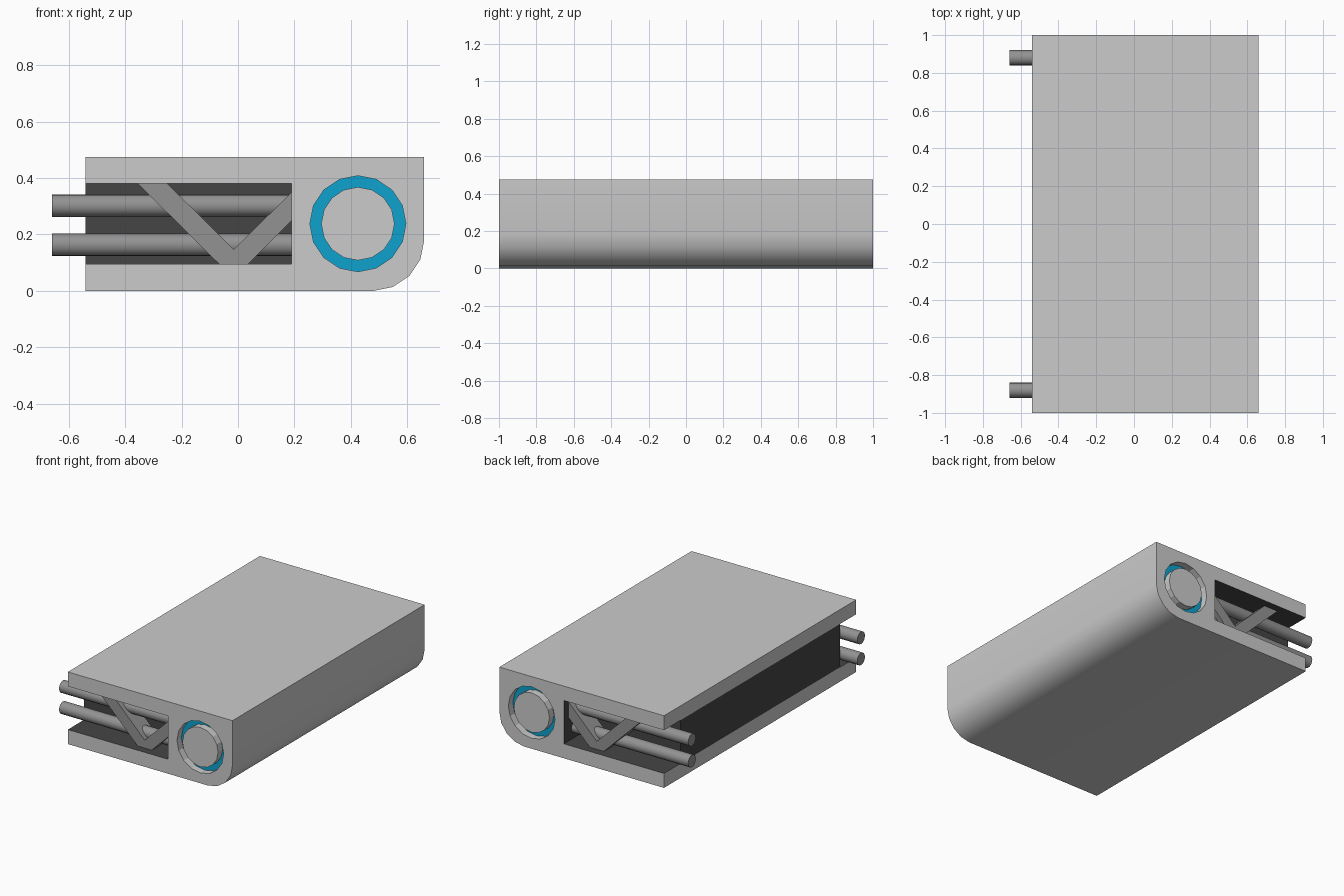
import bpy, bmesh, math
from mathutils import Matrix

if "Cube" in bpy.data.objects:
    bpy.data.objects.remove(bpy.data.objects["Cube"])


def material(name, rgb):
    m = bpy.data.materials.new(name)
    m.diffuse_color = (*rgb, 1)
    m.use_nodes = True
    m.node_tree.nodes["Principled BSDF"].inputs["Base Color"].default_value = m.diffuse_color
    return m


LIGHT = material("light grey", (0.60, 0.60, 0.60))
MID = material("mid grey", (0.29, 0.29, 0.29))
DARK = material("dark grey", (0.06, 0.06, 0.06))
BLUE = material("blue", (0.004, 0.36, 0.62))

L, R, TOP = -0.54, 0.66, 0.475          # body extents
SLOT_X, SLOT_LO, SLOT_HI = 0.19, 0.095, 0.38
CX, CZ, R_OUT, R_IN, DEPTH = 0.425, 0.238, 0.17, 0.13, 0.05


def finish(name, bm, *mats):
    bmesh.ops.recalc_face_normals(bm, faces=bm.faces)
    me = bpy.data.meshes.new(name)
    bm.to_mesh(me)
    bm.free()
    for m in mats:
        me.materials.append(m)
    ob = bpy.data.objects.new(name, me)
    bpy.context.collection.objects.link(ob)
    return ob


def smooth(ob):
    bpy.ops.object.select_all(action='DESELECT')
    ob.select_set(True)
    bpy.context.view_layer.objects.active = ob
    bpy.ops.object.shade_smooth_by_angle(angle=math.radians(35))


def extrude(name, profile, y0, y1, *mats):
    """Prism of an x-z profile between two y positions."""
    bm = bmesh.new()
    face = bm.faces.new([bm.verts.new((x, y0, z)) for x, z in profile])
    res = bmesh.ops.extrude_face_region(bm, geom=[face], use_keep_orig=True)
    verts = [v for v in res["geom"] if isinstance(v, bmesh.types.BMVert)]
    bmesh.ops.translate(bm, verts=verts, vec=(0, y1 - y0, 0))
    return finish(name, bm, *mats)


def annulus(name, y0, y1, r_in, r_out, mat, n=16):
    """Square-section ring around the y axis at the round port."""
    bm = bmesh.new()
    rings = []
    for i in range(n):
        a = 2 * math.pi * i / n
        rings.append([bm.verts.new((CX + r * math.cos(a), y, CZ + r * math.sin(a)))
                      for r, y in ((r_in, y0), (r_out, y0), (r_out, y1), (r_in, y1))])
    for i in range(n):
        a, b = rings[i], rings[(i + 1) % n]
        for j in range(4):
            k = (j + 1) % 4
            bm.faces.new((a[j], a[k], b[k], b[j]))
    return finish(name, bm, mat)


# Body: C-shaped profile with one rounded lower edge
rad = 0.18
corner = [(R - rad + rad * math.sin(t), rad - rad * math.cos(t))
          for t in (math.pi / 8 * i for i in range(5))]
profile = [(L, 0), *corner, (R, TOP), (L, TOP), (L, SLOT_HI),
           (SLOT_X, SLOT_HI), (SLOT_X, SLOT_LO), (L, SLOT_LO)]
body = extrude("body", profile, -1, 1, LIGHT, DARK)
for p in body.data.polygons:            # slot lining is dark
    c = p.center
    inside = SLOT_LO - 0.001 < c.z < SLOT_HI + 0.001 and L + 0.01 < c.x < SLOT_X + 0.01
    if inside and abs(p.normal.y) < 0.5:
        p.material_index = 1
smooth(body)

# Dark core filling the slot between the rod pairs
extrude("core_panel", [(L, SLOT_LO), (SLOT_X, SLOT_LO), (SLOT_X, SLOT_HI), (L, SLOT_HI)],
        -0.83, 0.83, DARK)

brace = [(-0.355, SLOT_HI), (-0.067, SLOT_LO), (0.037, SLOT_LO), (SLOT_X, 0.248),
         (SLOT_X, 0.35), (-0.015, 0.147), (-0.25, SLOT_HI)]

for side, s in (("front", -1), ("back", 1)):
    # Ring groove with a blue floor
    cutter = annulus(side + "_groove_cutter", s * (1 - DEPTH), s * 1.05, R_IN, R_OUT, LIGHT)
    cutter.hide_render = True
    cutter.hide_viewport = True
    mod = body.modifiers.new(side + "_groove", 'BOOLEAN')
    mod.operation = 'DIFFERENCE'
    mod.solver = 'EXACT'
    mod.object = cutter
    annulus(side + "_blue_ring", s * (1 - DEPTH - 0.003), s * (1 - DEPTH + 0.003),
            R_IN, R_OUT, BLUE)

    # V brace
    extrude(side + "_brace", brace, s * 0.95, s * 0.83, MID)

    # Rods
    for level, z in (("lower", 0.163), ("upper", 0.302)):
        bm = bmesh.new()
        x0, x1 = -0.66, SLOT_X
        m = Matrix.Translation(((x0 + x1) / 2, s * 0.88, z)) @ Matrix.Rotation(math.pi / 2, 4, 'Y')
        bmesh.ops.create_cone(bm, cap_ends=True, segments=16, radius1=0.04,
                              radius2=0.04, depth=x1 - x0, matrix=m)
        smooth(finish(f"{side}_{level}_rod", bm, MID))
